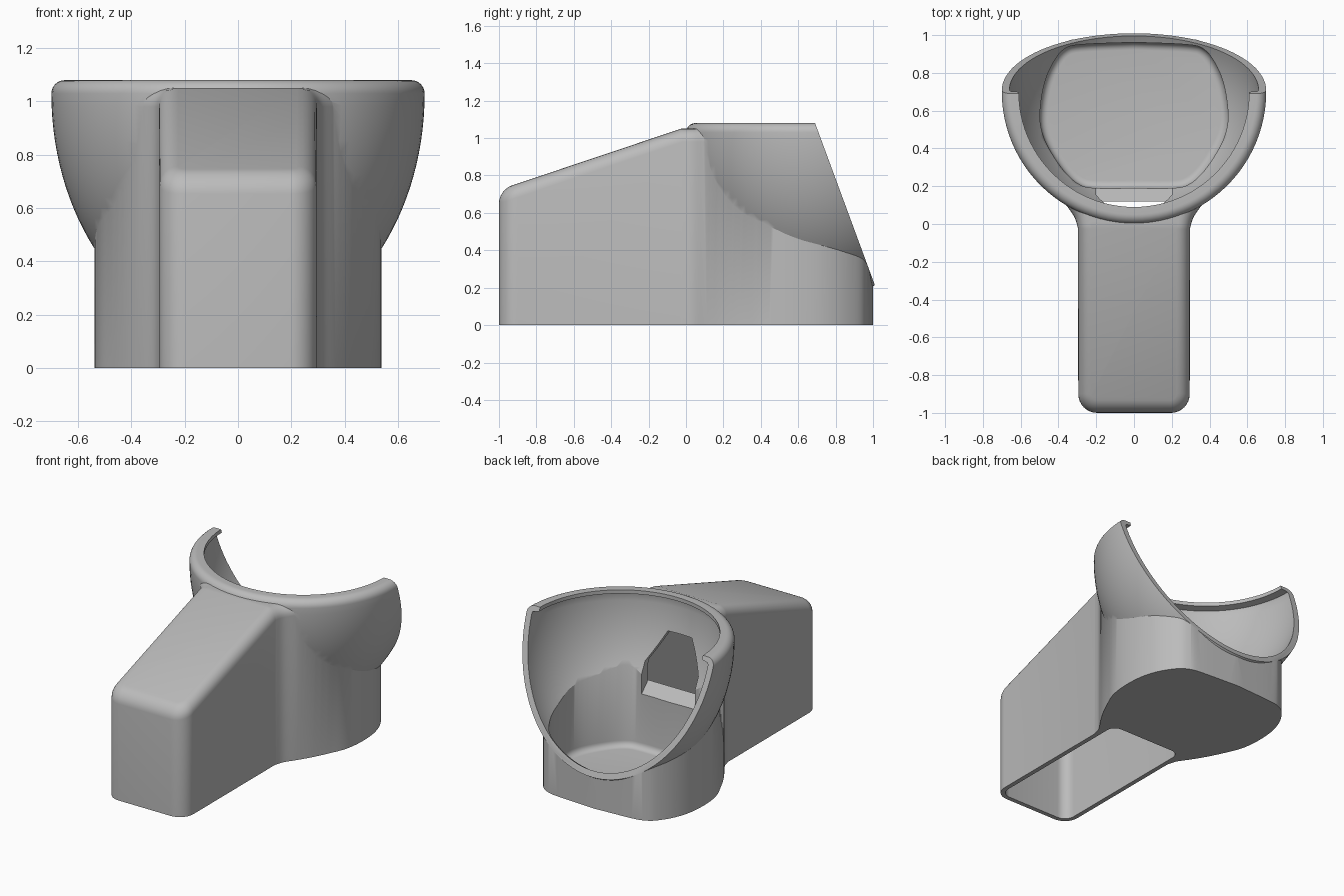
import bpy, bmesh, math
from mathutils import Vector, Matrix

cube = bpy.data.objects.get("Cube")
if cube:
    bpy.data.objects.remove(cube)

CY = 0.7          # bowl axis
CREASE = -0.03    # where the sloping roof meets the level part


def finish(name, bm):
    bmesh.ops.recalc_face_normals(bm, faces=bm.faces)
    mesh = bpy.data.meshes.new(name)
    bm.to_mesh(mesh)
    bm.free()
    obj = bpy.data.objects.new(name, mesh)
    bpy.context.scene.collection.objects.link(obj)
    obj.hide_render = True
    return obj


def loft(name, ring_a, ring_b, bevel=0, crease=False):
    """Solid between two matching rings; bevel rounds the edge of ring_b."""
    bm = bmesh.new()
    a = [bm.verts.new(p) for p in ring_a]
    b = [bm.verts.new(p) for p in ring_b]
    n = len(a)
    for i in range(n):
        j = (i + 1) % n
        bm.faces.new((a[i], a[j], b[j], b[i]))
    bm.faces.new(a)
    bm.faces.new(b)
    rim = [bm.edges.get((b[i], b[(i + 1) % n])) for i in range(n)]
    if crease:
        bmesh.ops.connect_verts(bm, verts=[v for v in b if abs(v.co.y - CREASE) < 1e-4])
    bmesh.ops.recalc_face_normals(bm, faces=bm.faces)
    if bevel:
        bmesh.ops.bevel(bm, geom=rim, offset=bevel, segments=6, profile=0.5,
                        affect='EDGES', clamp_overlap=False)
    return finish(name, bm)


def revolve(name, profile):
    """Turn an (r, z) profile about the bowl axis."""
    bm = bmesh.new()
    vs = [bm.verts.new((r, CY, z)) for r, z in profile]
    es = [bm.edges.new(pair) for pair in zip(vs, vs[1:])]
    bmesh.ops.spin(bm, geom=vs + es, cent=(0, CY, 0), axis=(0, 0, 1),
                   angle=math.tau, steps=96, use_merge=False)
    bmesh.ops.remove_doubles(bm, verts=bm.verts, dist=1e-4)
    return finish(name, bm)


def spline(pts, steps=5):
    """Smooth curve through the points."""
    p = [Vector(q) for q in pts]
    p = [p[0] * 2 - p[1]] + p + [p[-1] * 2 - p[-2]]
    out = []
    for p0, p1, p2, p3 in zip(p, p[1:], p[2:], p[3:]):
        for k in range(steps):
            t = k / steps
            out.append(0.5 * (2 * p1 + (p2 - p0) * t + (2 * p0 - 5 * p1 + 4 * p2 - p3) * t * t
                              + (3 * p1 - p0 - 3 * p2 + p3) * t ** 3))
    return out + [p[-2]]


def arc(cx, cy, r, start, end, steps=8):
    angles = [math.radians(start + (end - start) * k / steps) for k in range(steps + 1)]
    return [Vector((cx + r * math.cos(t), cy + r * math.sin(t))) for t in angles]


def mirrored(half):
    """Close a right-hand outline by mirroring it in x."""
    return half + [Vector((-p.x, p.y)) for p in reversed(half) if p.x > 1e-5]


def at(outline, z):
    return [(p.x, p.y, z(p.y) if callable(z) else z) for p in outline]


def roof(y, drop=0):
    return 1.05 - drop + min(0, y - CREASE) * 0.337


def boolean(target, cutter, operation='DIFFERENCE'):
    mod = target.modifiers.new(operation.lower(), 'BOOLEAN')
    mod.object, mod.operation, mod.solver = cutter, operation, 'EXACT'
    graph = bpy.context.evaluated_depsgraph_get()
    mesh = bpy.data.meshes.new_from_object(target.evaluated_get(graph))
    target.modifiers.clear()
    target.data = mesh


# Outer walls: handle, flared neck and rounded base in one outline
flank = spline([(0.295, CREASE), (0.315, 0.035), (0.365, 0.11), (0.42, 0.2), (0.475, 0.31),
                (0.52, 0.42), (0.537, 0.55), (0.528, 0.7), (0.49, 0.82), (0.425, 0.92),
                (0.365, 0.963), (0.28, 0.982), (0, 1.0)])
outer = mirrored(arc(0.195, -0.9, 0.1, -90, 0) + flank)
body = loft("holder_body", at(outer, 0), at(outer, roof), bevel=0.07, crease=True)

# Bowl, outside and inside, with a rounded rim and an inner lip
quarter = [math.radians(90 * k / 32) for k in range(33)]
bowl = revolve("bowl", [(0.7 * math.sin(t), 1.03 - 0.91 * math.cos(t)) for t in quarter]
               + [tuple(p) for p in arc(0.65, 1.03, 0.05, 0, 90)[1:]] + [(0, 1.08)])
hollow = revolve("bowl_hollow", [(0.66 * math.sin(t), 1.03 - 0.87 * math.cos(t)) for t in quarter]
                 + [(0.655, 1.045), (0.61, 1.055), (0.61, 1.2), (0, 1.2)])

# Pocket in the base with a filleted floor
inner = mirrored(spline([(0, 0.19), (0.2, 0.19), (0.29, 0.21), (0.37, 0.28), (0.45, 0.4),
                         (0.49, 0.5), (0.497, 0.6), (0.475, 0.74), (0.43, 0.85),
                         (0.37, 0.925), (0.28, 0.95), (0, 0.962)]))
pocket = loft("pocket", at(inner, 0.9), at(inner, 0.04), bevel=0.04)

# Slanted opening at the back
slant = [(0.572, 1.4), (1.5, 1.4), (1.5, 0), (1.0886, 0)]
opening = loft("back_opening", [(-1, y, z) for y, z in slant], [(1, y, z) for y, z in slant])

# Handle cavity, open underneath
tube = mirrored(arc(0.195, -0.9, 0.07, -90, 0) + [Vector((0.265, CREASE))]
                + arc(0.205, 0.06, 0.06, 0, 90))
cavity = loft("handle_cavity", at(tube, -0.1), at(tube, lambda y: roof(y, 0.035)),
              bevel=0.05, crease=True)


# Chamfered window with a sloping sill, joining bowl and handle
def window_ring(y):
    half = [(0.2, 0.6 - y), (0.2, 0.62), (0.09, 0.82)]
    return [(x, y, z) for x, z in half] + [(-x, y, z) for x, z in reversed(half)]


window = loft("window", window_ring(0), window_ring(0.3))

# Assemble
boolean(cavity, bowl)
boolean(body, bowl, 'UNION')
for cutter in (hollow, pocket, opening, cavity, window):
    boolean(body, cutter)
for helper in (bowl, hollow, pocket, opening, cavity, window):
    bpy.data.objects.remove(helper)

# Colour and shading
grey = bpy.data.materials.new("plain_grey")
grey.use_nodes = True
colour = (0.5, 0.5, 0.5, 1)
grey.diffuse_color = colour
grey.node_tree.nodes["Principled BSDF"].inputs["Base Color"].default_value = colour
body.data.materials.clear()
body.data.materials.append(grey)
for face in body.data.polygons:
    face.material_index = 0
body.hide_render = False
bpy.ops.object.select_all(action='DESELECT')
body.select_set(True)
bpy.context.view_layer.objects.active = body
bpy.ops.object.shade_smooth_by_angle(angle=math.radians(30))
